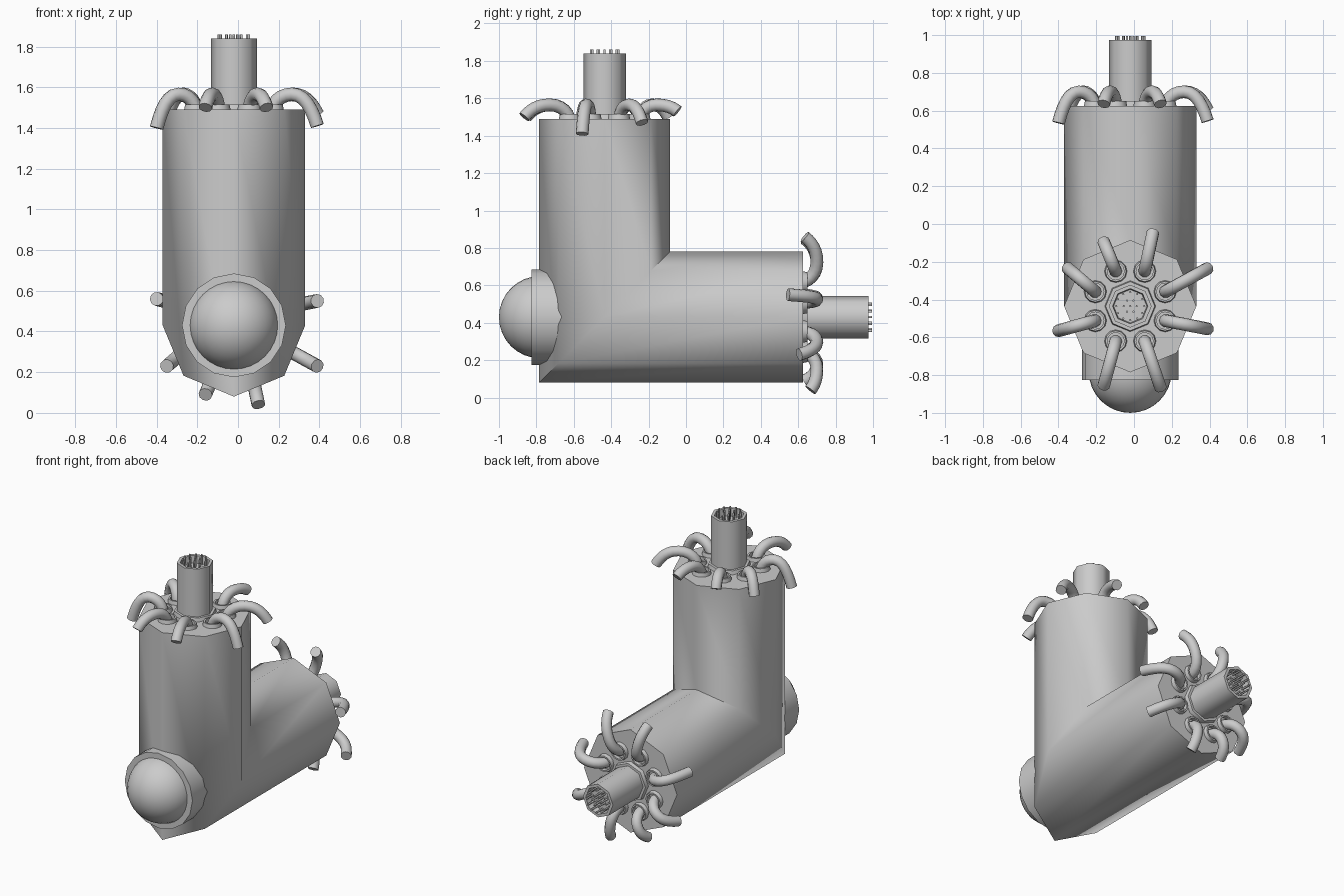
import bpy, bmesh
from math import pi, cos, sin, radians
from mathutils import Matrix, Vector

if "Cube" in bpy.data.objects:
    bpy.data.objects.remove(bpy.data.objects["Cube"])

CX, CY, CZ = -0.02, -0.435, 0.43     # elbow centre, where both pipe axes meet
END = 1.06                           # distance from the elbow centre to each pipe end
UP = Matrix.Translation((CX, CY, CZ))
BACK = UP @ Matrix.Rotation(-pi / 2, 4, 'X')


def finish(ob, mat=None, angle=50):
    if mat is not None:
        ob.data.transform(mat)
    bpy.ops.object.select_all(action='DESELECT')
    ob.select_set(True)
    bpy.context.view_layer.objects.active = ob
    bpy.ops.object.shade_smooth_by_angle(angle=radians(angle))
    return ob


def from_bmesh(name, bm, mat=None, angle=50):
    bmesh.ops.recalc_face_normals(bm, faces=bm.faces)
    me = bpy.data.meshes.new(name)
    bm.to_mesh(me)
    bm.free()
    ob = bpy.data.objects.new(name, me)
    bpy.context.collection.objects.link(ob)
    return finish(ob, mat, angle)


def lathe(bm, profile, n, at=(0, 0, 0), cap=True):
    """Revolve (radius, height) points around z; cap closes both ends."""
    rings = [[bm.verts.new((at[0] + r * cos(2 * pi * i / n), at[1] + r * sin(2 * pi * i / n), at[2] + h))
              for i in range(n)] for r, h in profile]
    for a, b in zip(rings, rings[1:]):
        for i in range(n):
            bm.faces.new((a[i], a[(i + 1) % n], b[(i + 1) % n], b[i]))
    if cap:
        bm.faces.new(rings[0])
        bm.faces.new(rings[-1])


# mitred octagonal elbow
bm = bmesh.new()
oct8 = [(0.35 * cos(i * pi / 4), 0.35 * sin(i * pi / 4)) for i in range(8)]
rings = [[bm.verts.new((CX + x, CY + t, CZ + END)) for x, t in oct8],
         [bm.verts.new((CX + x, CY + t, CZ + t)) for x, t in oct8],
         [bm.verts.new((CX + x, CY + END, CZ + t)) for x, t in oct8]]
for a, b in zip(rings, rings[1:]):
    for i in range(8):
        bm.faces.new((a[i], a[(i + 1) % 8], b[(i + 1) % 8], b[i]))
bm.faces.new(rings[0])
bm.faces.new(rings[2])
from_bmesh("elbow_pipe", bm)

# round flange and dome on the front of the bend
FRONT = UP @ Matrix.Rotation(pi / 2, 4, 'X')
bm = bmesh.new()
lathe(bm, [(0.255, 0.15), (0.255, 0.39)], 16)
from_bmesh("dome_flange", bm, FRONT)
bm = bmesh.new()
bmesh.ops.create_uvsphere(bm, u_segments=32, v_segments=16, radius=0.22,
                          matrix=Matrix.Translation((0, 0, 0.345)))
from_bmesh("front_dome", bm, FRONT)

# bent tube tips (x, y, height above the elbow centre), counter-clockwise
TIPS = [(0.41, 0.20, 1.04), (0.12, 0.39, 1.10), (-0.14, 0.34, 1.07), (-0.33, 0.20, 1.02),
        (-0.38, -0.13, 0.97), (-0.14, -0.42, 1.07), (0.16, -0.43, 1.07), (0.41, -0.12, 0.98)]


def bent_tube(name, k, mat):
    a = radians(22.5 + 45 * k)
    base = Vector((0.2 * cos(a), 0.2 * sin(a), END - 0.02))
    tip = Vector(TIPS[k])
    peak = base.lerp(tip, 0.45)
    peak.z = END + 0.075
    flat = Vector((tip.x - base.x, tip.y - base.y, 0))
    cu = bpy.data.curves.new(name, 'CURVE')
    cu.dimensions = '3D'
    cu.bevel_depth = 0.034
    cu.bevel_resolution = 3
    cu.use_fill_caps = True
    cu.resolution_u = 6
    sp = cu.splines.new('BEZIER')
    sp.bezier_points.add(2)
    drop = (tip - peak).z
    hands = [Vector((0, 0, 0.05)), flat * 0.27, flat * 0.12 + Vector((0, 0, drop * 0.55))]
    for p, co, h in zip(sp.bezier_points, (base, peak, tip), hands):
        p.handle_left_type = p.handle_right_type = 'FREE'
        p.co, p.handle_left, p.handle_right = co, co - h, co + h
    ob = bpy.data.objects.new(name, cu)
    bpy.context.collection.objects.link(ob)
    bpy.ops.object.select_all(action='DESELECT')
    ob.select_set(True)
    bpy.context.view_layer.objects.active = ob
    bpy.ops.object.convert(target='MESH')
    finish(bpy.context.view_layer.objects.active, mat)


def pipe_end(prefix, mat):
    # collars around the tubes and the socket
    bm = bmesh.new()
    ring = lambda ro, ri: [(ro, 0), (ro - 0.005, 0.025), (ri, 0.025), (ri, 0)]
    for k in range(8):
        a = radians(22.5 + 45 * k)
        lathe(bm, ring(0.06, 0.045), 12, (0.2 * cos(a), 0.2 * sin(a), END), cap=False)
    lathe(bm, ring(0.135, 0.11), 8, (0, 0, END), cap=False)
    from_bmesh(prefix + "_collars", bm, mat)

    # central socket with a recessed mouth
    bm = bmesh.new()
    lathe(bm, [(0.113, END - 0.02), (0.113, 1.41), (0.093, 1.41), (0.088, 1.36)], 8)
    from_bmesh(prefix + "_socket", bm, mat)

    # contact pins inside the socket
    bm = bmesh.new()
    spots = [(0, 0)]
    for n, r in ((6, 0.034), (12, 0.074)):
        spots += [(r * cos(2 * pi * i / n), r * sin(2 * pi * i / n)) for i in range(n)]
    for x, y in spots:
        lathe(bm, [(0.006, 1.355), (0.006, 1.43)], 6, (x, y, 0))
    from_bmesh(prefix + "_pins", bm, mat, 70)

    for k in range(8):
        bent_tube(f"{prefix}_bent_tube_{k + 1}", k, mat)


pipe_end("top", UP)
pipe_end("back", BACK)
